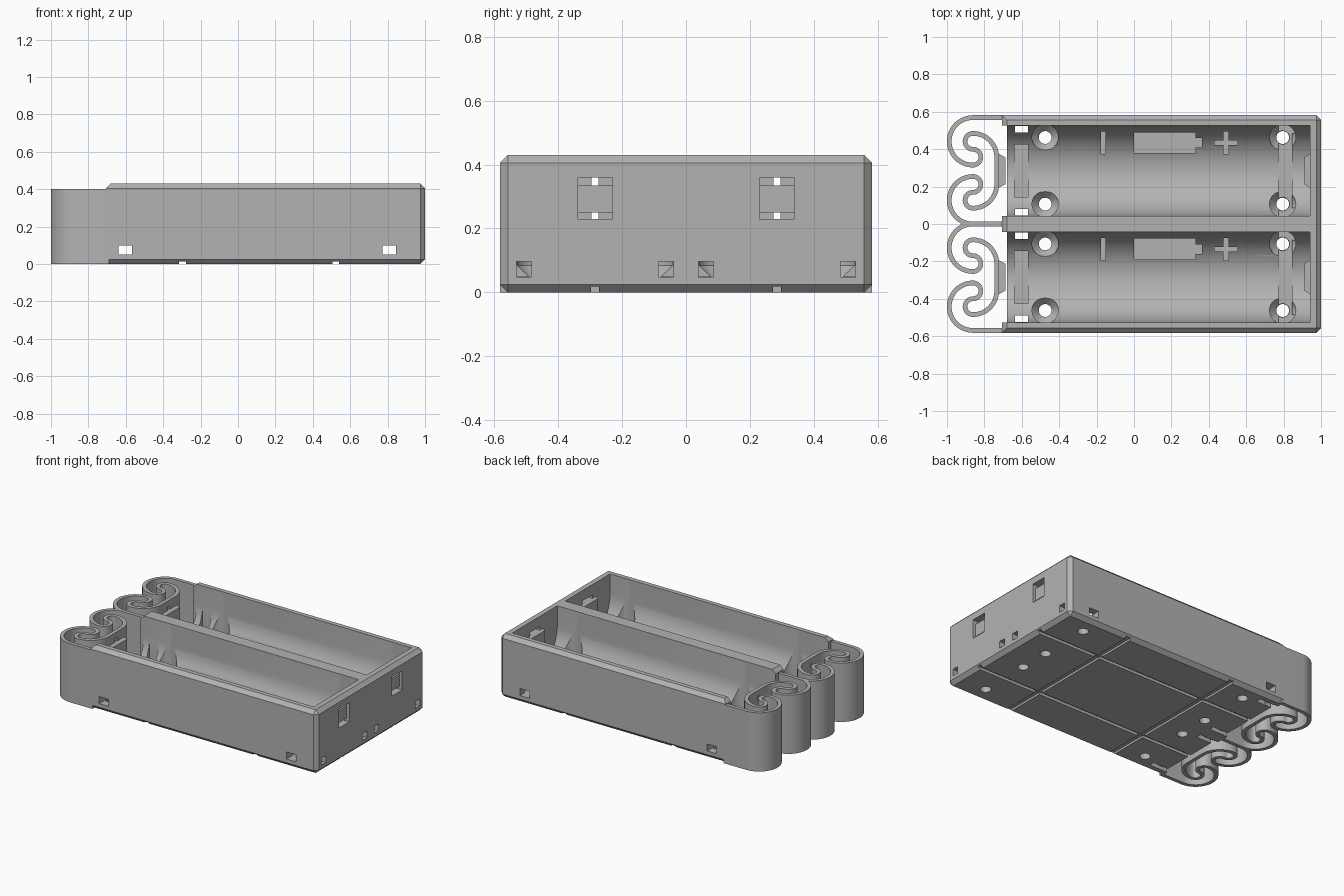
import bpy, bmesh, math
from mathutils import Matrix

cube = bpy.data.objects.get("Cube")
if cube:
    bpy.data.objects.remove(cube)

grey = bpy.data.materials.new("plain grey")
grey.use_nodes = True
tone = (0.45, 0.45, 0.45, 1)
grey.diffuse_color = tone
grey.node_tree.nodes["Principled BSDF"].inputs["Base Color"].default_value = tone

HALF, RIGHT, LEFT, TOP = 0.582, 1.0, -0.705, 0.43
FLOOR_X, END_X = -0.68, 0.94
BAY_Y, BAY_R, AXIS_Z = 0.2845, 0.2415, 0.295
BAYS = (BAY_Y, -BAY_Y)


def finish(bm, name):
    bmesh.ops.recalc_face_normals(bm, faces=bm.faces)
    mesh = bpy.data.meshes.new(name)
    bm.to_mesh(mesh)
    bm.free()
    mesh.materials.append(grey)
    obj = bpy.data.objects.new(name, mesh)
    bpy.context.collection.objects.link(obj)
    return obj


def box(name, x0, x1, y0, y1, z0, z1):
    bm = bmesh.new()
    bmesh.ops.create_cube(bm, size=1)
    for v in bm.verts:
        v.co = ((x0 + x1) / 2 + v.co.x * (x1 - x0),
                (y0 + y1) / 2 + v.co.y * (y1 - y0),
                (z0 + z1) / 2 + v.co.z * (z1 - z0))
    return finish(bm, name)


def prism(name, points, step):
    """Extrude a closed outline of 3D points by a vector."""
    bm = bmesh.new()
    face = bm.faces.new([bm.verts.new(p) for p in points])
    new = bmesh.ops.extrude_face_region(bm, geom=[face])["geom"]
    bmesh.ops.translate(bm, vec=step, verts=[g for g in new if isinstance(g, bmesh.types.BMVert)])
    return finish(bm, name)


def cone(name, x, y, z0, z1, r0, r1):
    bm = bmesh.new()
    bmesh.ops.create_cone(bm, cap_ends=True, segments=40, radius1=r0, radius2=r1, depth=z1 - z0,
                          matrix=Matrix.Translation((x, y, (z0 + z1) / 2)))
    return finish(bm, name)


def apply(obj, mod):
    bpy.context.view_layer.objects.active = obj
    bpy.ops.object.modifier_apply(modifier=mod.name)


def cut(obj, cutter):
    mod = obj.modifiers.new("cut", 'BOOLEAN')
    mod.operation, mod.solver, mod.object = 'DIFFERENCE', 'EXACT', cutter
    apply(obj, mod)
    bpy.data.objects.remove(cutter)


def smooth(obj):
    bpy.ops.object.select_all(action='DESELECT')
    obj.select_set(True)
    bpy.context.view_layer.objects.active = obj
    bpy.ops.object.shade_smooth_by_angle(angle=math.radians(30))


# Tray body with chamfered outer edges
body = box("tray_body", LEFT, RIGHT, -HALF, HALF, 0, TOP)
bm = bmesh.new()
bm.from_mesh(body.data)
edges = [e for e in bm.edges
         if not all(v.co.x < 0 for v in e.verts) or all(v.co.z > 0.2 for v in e.verts)]
bmesh.ops.bevel(bm, geom=edges, offset=0.025, segments=1, affect='EDGES')
bm.to_mesh(body.data)
bm.free()

# Round-bottomed bays, open at the spring end
for y in BAYS:
    outline = [(-0.8, y - BAY_R, 0.6)]
    for i in range(49):
        a = math.pi * (1 + i / 48)
        outline.append((-0.8, y + BAY_R * math.cos(a), AXIS_Z + BAY_R * math.sin(a)))
    outline.append((-0.8, y + BAY_R, 0.6))
    cut(body, prism("bay", outline, (END_X + 0.8, 0, 0)))
    cut(body, box("mouth", -0.8, FLOOR_X, y - BAY_R, y + BAY_R, -0.1, 0.6))

    # Countersunk screw holes
    for x in (-0.475, 0.795):
        for dy in (-0.178, 0.178):
            cut(body, cone("screw_bore", x, y + dy, -0.1, 0.2, 0.034, 0.034))
            cut(body, cone("screw_sink", x, y + dy, 0.047, 0.085, 0.034, 0.07))
            cut(body, cone("screw_recess", x, y + dy, 0.0849, 0.42, 0.07, 0.07))

    # Sunken polarity marks: bar, cell with its tip, and cross
    m = y + 0.15
    for x, dx, dy in ((-0.165, 0.012, 0.06), (0.165, 0.165, 0.056), (0.345, 0.018, 0.025),
                      (0.492, 0.062, 0.012), (0.492, 0.013, 0.06)):
        cut(body, box("mark", x - dx, x + dx, m - dy, m + dy, 0.06, 0.25))

    # Wire slots in the end wall around a recessed bridge
    cut(body, box("bridge_recess", 0.98, 1.1, y - 0.054, y + 0.054, 0.24, 0.345))
    for z0, z1 in ((0.23, 0.25), (0.335, 0.36)):
        cut(body, box("wire_slot", 0.9, 1.1, y - 0.054, y + 0.054, z0, z1))

    # Corner wire channels and drop holes
    for side in (-1, 1):
        w = y + side * 0.222
        cut(body, box("end_channel", 0.8, 1.1, w - 0.023, w + 0.023, 0.049, 0.096))
        cut(body, box("drop_hole", -0.636, -0.566, w - 0.018, w + 0.018, -0.1, 0.3))
        cut(body, box("drop_groove", -0.75, -0.6, w - 0.017, w + 0.017, -0.1, 0.025))

    # Lengthwise groove underneath
    cut(body, box("long_groove", -0.8, 1.1, y - 0.013, y + 0.013, -0.1, 0.018))

# Crosswise wire channels and grooves
for x in (-0.603, 0.808):
    cut(body, box("cross_channel", x - 0.036, x + 0.036, -0.7, 0.7, 0.05, 0.098))
for x in (-0.297, 0.523):
    cut(body, box("cross_groove", x - 0.018, x + 0.018, -0.7, 0.7, -0.1, 0.014))
smooth(body)

# Curled spring strips at the open end
CX, R = -0.861, 0.127
r = R / 3
EDGE = 2 * BAY_Y
C1 = EDGE - R
C2 = C1 - 2 * r


def arc(cy, radius, start, end, n):
    steps = [math.radians(start + (end - start) * i / n) for i in range(n + 1)]
    return [(CX + radius * math.cos(a), cy + radius * math.sin(a)) for a in steps]


half = [(-0.69, EDGE)]
for part in (arc(C1, R, 90, 270, 32), arc(C2, r, 270, 450, 20),
             arc(C1, r, 270, 90, 20), arc(C2, R, 90, 0, 18)):
    half += part if len(half) == 1 else part[1:]
path = half + [(x, EDGE - y) for x, y in reversed(half)]

for y, label in zip(BAYS, ("left", "right")):
    bm = bmesh.new()
    rows = [(bm.verts.new((px, py + y - BAY_Y, 0)), bm.verts.new((px, py + y - BAY_Y, 0.4)))
            for px, py in path]
    for a, b in zip(rows, rows[1:]):
        bm.faces.new((a[0], b[0], b[1], a[1]))
    spring = finish(bm, label + "_spring")
    mod = spring.modifiers.new("thickness", 'SOLIDIFY')
    mod.thickness, mod.offset, mod.use_even_offset = 0.025, 0, True
    apply(spring, mod)
    for z0, z1 in ((0.23, 0.25), (0.335, 0.36)):
        cut(spring, box("spring_slot", -0.77, -0.7, y - 0.011, y + 0.011, z0, z1))
    smooth(spring)

    # Raised contact pads on the spring and on the end wall
    for name, x, reach in (("_spring_pad", -0.724, 0.036), ("_end_pad", END_X + 0.003, -0.031)):
        outline = [(x, y - 0.092, 0.25), (x + reach, y - 0.072, 0.25),
                   (x + reach, y + 0.072, 0.25), (x, y + 0.092, 0.25)]
        prism(label + name, outline, (0, 0, 0.085))
